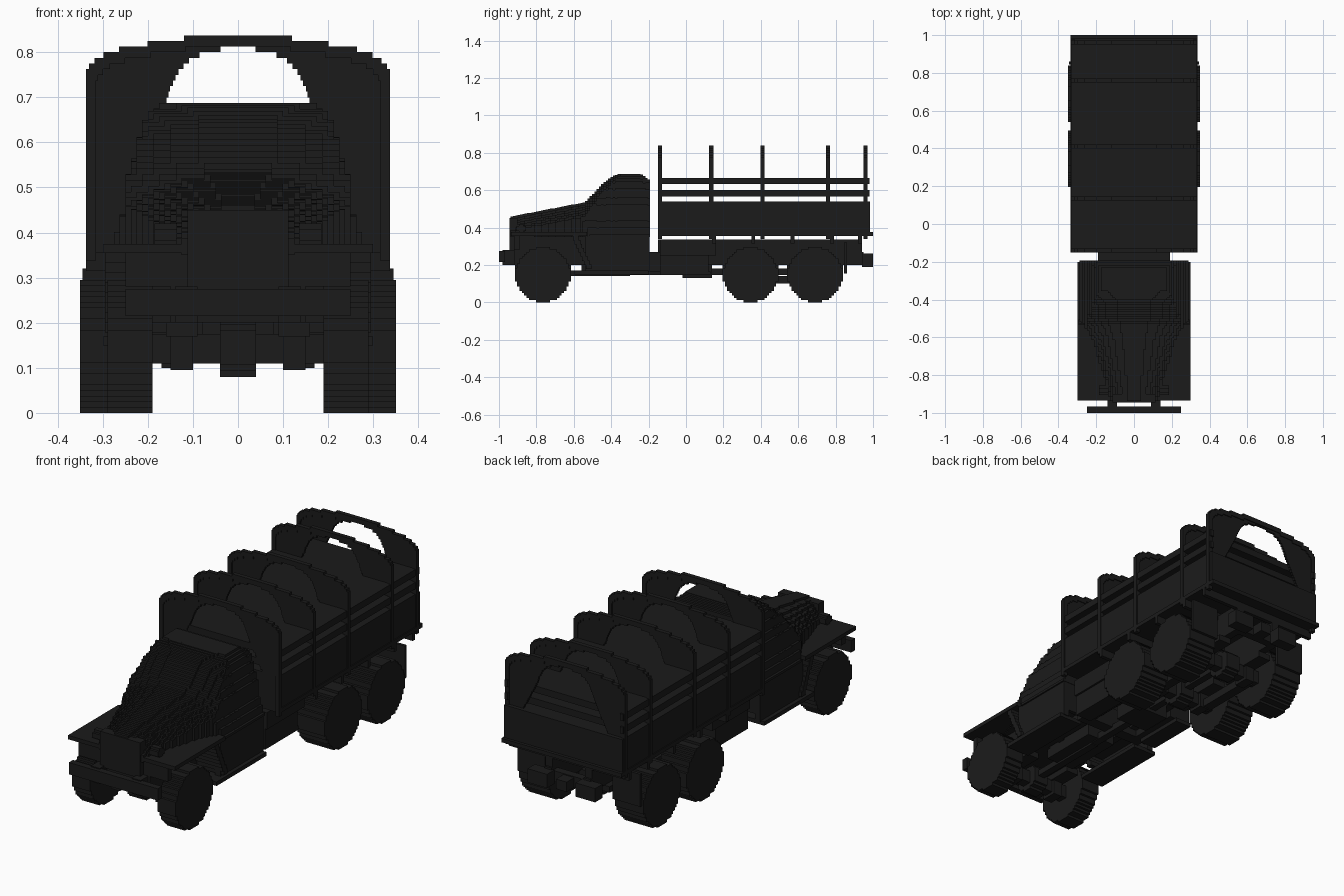
import bpy, bmesh, math

S = 0.0125  # block step

if "Cube" in bpy.data.objects:
    bpy.data.objects.remove(bpy.data.objects["Cube"])

mat = bpy.data.materials.new("charcoal black")
mat.use_nodes = True
colour = (0.011, 0.011, 0.011, 1)
mat.diffuse_color = colour
mat.node_tree.nodes["Principled BSDF"].inputs["Base Color"].default_value = colour


def finish(name, bm):
    bmesh.ops.recalc_face_normals(bm, faces=bm.faces)
    mesh = bpy.data.meshes.new(name)
    bm.to_mesh(mesh)
    bm.free()
    mesh.materials.append(mat)
    obj = bpy.data.objects.new(name, mesh)
    bpy.context.collection.objects.link(obj)


def add_box(bm, x0, x1, y0, y1, z0, z1):
    made = bmesh.ops.create_cube(bm, size=1)["verts"]
    bmesh.ops.scale(bm, vec=(x1 - x0, y1 - y0, z1 - z0), verts=made)
    bmesh.ops.translate(bm, vec=((x0 + x1) / 2, (y0 + y1) / 2, (z0 + z1) / 2), verts=made)


def box(name, *dims):
    bm = bmesh.new()
    add_box(bm, *dims)
    finish(name, bm)


def pair(name, x0, x1, *rest):
    box("left_" + name, x0, x1, *rest)
    box("right_" + name, -x1, -x0, *rest)


def lerp(points, t):
    if t <= points[0][0]:
        return points[0][1]
    for (a, u), (b, v) in zip(points, points[1:]):
        if t <= b:
            return u + (v - u) * (t - a) / (b - a)
    return points[-1][1]


def add_stepped(bm, width, z0, z1, a0, a1, along_x=False, centre=0):
    """Extrude a mirrored, stair-stepped outline with half-width width(z)."""
    count = max(1, round((z1 - z0) / S))
    side = []
    for i in range(count):
        lo = z0 + (z1 - z0) * i / count
        hi = z0 + (z1 - z0) * (i + 1) / count
        w = max(S, round(width((lo + hi) / 2) / S) * S)
        if side and abs(side[-1][0] - w) < 1e-6:
            side[-1] = (w, hi)
        else:
            side += [(w, lo), (w, hi)]
    ring = side + [(-w, z) for w, z in reversed(side)]
    if along_x:
        ends = [[bm.verts.new((a, centre + w, z)) for w, z in ring] for a in (a0, a1)]
    else:
        ends = [[bm.verts.new((w, a, z)) for w, z in ring] for a in (a0, a1)]
    n = len(ring)
    bm.faces.new(ends[0])
    bm.faces.new(ends[1])
    for i in range(n):
        j = (i + 1) % n
        bm.faces.new((ends[0][i], ends[0][j], ends[1][j], ends[1][i]))


def disc(name, x0, x1, y, z, r):
    bm = bmesh.new()
    add_stepped(bm, lambda h: math.sqrt(max(0, r * r - (h - z) ** 2)),
                z - r, z + r, x0, x1, True, y)
    finish(name, bm)


# Cab and hood: cross slices under one height line
HEIGHT = [(-.93, .46), (-.75, .495), (-.54, .535), (-.44, .64), (-.39, .675),
          (-.36, .687), (-.24, .687), (-.19, .65)]
PLAN = [(-.93, .125), (-.8, .16), (-.6, .225), (-.5, .29)]
SIDE = [(.355, .285), (.4, .27), (.45, .25), (.51, .25), (.55, .235), (.62, .215),
        (.66, .2), (.687, .165)]
CROWN = [(-.54, .08), (-.42, .07), (-.34, .012)]


def body_width(y, top):
    plan, crown = lerp(PLAN, y), lerp(CROWN, y)
    return lambda z: min(lerp(SIDE, z), plan * min(1, math.sqrt(max(0, top - z) / crown)))


bm = bmesh.new()
slices = 60
for i in range(slices):
    y0 = -.9375 + .745 * i / slices
    y1 = -.9375 + .745 * (i + 1) / slices
    mid = (y0 + y1) / 2
    top = lerp(HEIGHT, mid)
    add_stepped(bm, body_width(mid, top), .35, top, y0, y1)
finish("cab_and_hood", bm)

box("grille", -.1125, .1125, -.945, -.9, .27, .45)
box("engine_bay", -.15, .15, -.92, -.54, .2, .36)
pair("cab_side", .25, .28, -.54, -.195, .165, .355)
box("cab_floor", -.27, .27, -.54, -.195, .255, .28)
box("cab_back_lower", -.27, .27, -.215, -.195, .2, .355)
pair("running_board", .17, .3, -.6, -.2, .15, .17)
for s, side in ((1, "left"), (-1, "right")):
    disc(side + "_headlamp", min(s * .135, s * .185), max(s * .135, s * .185), -.88, .395, .025)

# Front fenders with a stepped rear sweep
pair("fender", .11, .3, -.935, -.53, .355, .375)
pair("fender_inner", .11, .25, -.92, -.89, .28, .355)
for k in range(8):
    pair("fender_sweep_%d" % k, .15, .295, -.605 + k * .01, -.575 + k * .01,
         .332 - k * .022, .356 - k * .022)

# Bumper and frame
box("front_bumper", -.25, .25, -1, -.967, .215, .275)
pair("bumper_bracket", .09, .14, -.98, -.9, .2, .28)
pair("frame_rail", .09, .13, -.95, .95, .2, .27)
pair("bed_rail", .09, .13, -.15, .94, .26, .335)
pair("rear_bumper", .08, .19, .94, 1, .19, .26)
box("tow_hitch", -.03, .03, .93, 1, .2, .25)
for k, y in enumerate((-.9, -.45, -.17, .1, .52, .92)):
    box("frame_cross_%d" % k, -.13, .13, y - .02, y + .02, .2, .255)
box("cab_rear_mount", -.19, .19, -.2, -.14, .165, .27)
pair("tool_box", .13, .26, -.14, .16, .25, .335)
pair("fuel_tank", .13, .25, -.14, .12, .165, .27)
pair("side_step", .16, .25, -.14, .13, .145, .165)
box("gearbox", -.08, .08, -.56, -.25, .15, .27)
box("transfer_case", -.09, .09, -.02, .14, .13, .25)
box("drive_shaft", -.0188, .0188, -.3, .69, .145, .18)
box("front_shaft", -.0188, .0188, -.76, -.3, .14, .17)
pair("mud_flap", .19, .345, .845, .86, .155, .32)

# Axles, differentials, springs and wheels
for name, y, x0, x1 in (("front", -.765, .19, .29), ("middle", .345, .19, .35),
                        ("rear", .69, .19, .35)):
    r = .145
    box(name + "_axle", -.21, .21, y - .025, y + .025, .11, .175)
    disc(name + "_differential", -.04, .04, y, .145, .065)
    pair(name + "_spring", .09, .16, y - .15, y + .15, .17, .2)
    pair(name + "_spring_seat", .1, .15, y - .04, y + .04, .095, .2)
    disc("left_%s_wheel" % name, x0, x1, y, .1475, r + .0025)
    disc("right_%s_wheel" % name, -x1, -x0, y, .1475, r + .0025)
pair("bogie_beam", .12, .17, .35, .69, .1, .14)

# Cargo bed with full-width slatted decks
box("bed_floor", -.337, .337, -.145, 1, .355, .375)
box("bed_body", -.332, .332, -.145, .985, .37, .54)
for k, z in enumerate((.567, .632)):
    pair("side_slat_%d" % k, .315, .332, -.145, .98, z, z + .034)
    box("slat_deck_%d" % k, -.318, .318, -.142, .955, z, z + .034)
for k, y in enumerate((.15, .36, .57, .78, .93)):
    box("bed_joist_%d" % k, -.337, .337, y - .01, y + .01, .315, .356)

# Hoops: stepped arch plates with a thicker rim
OUTER = [(.76, .337), (.775, .325), (.79, .308), (.806, .265), (.819, .2), (.831, .12)]
INNER = [(.52, .25), (.545, .235), (.69, .16), (.72, .15), (.76, .13), (.79, .1),
         (.806, .04), (.815, 0)]
for k, y in enumerate((-.14, .135, .41, .76, .96)):
    bm = bmesh.new()
    z = .3375
    while z < .8374:
        mid = z + S / 2
        out = lerp(OUTER, mid)
        gap = lerp(INNER, mid)
        rim = lerp(OUTER, mid + .022) - .022 if mid < .81 else 0
        for half, edge in ((.006, gap), (.011, rim)):
            for s in (1, -1):
                a, b = sorted((s * edge, s * out))
                if z > .53 or half > .01:
                    add_box(bm, a, b, y - half, y + half, z, z + S)
        z += S
    finish("cover_hoop_%d" % k, bm)
